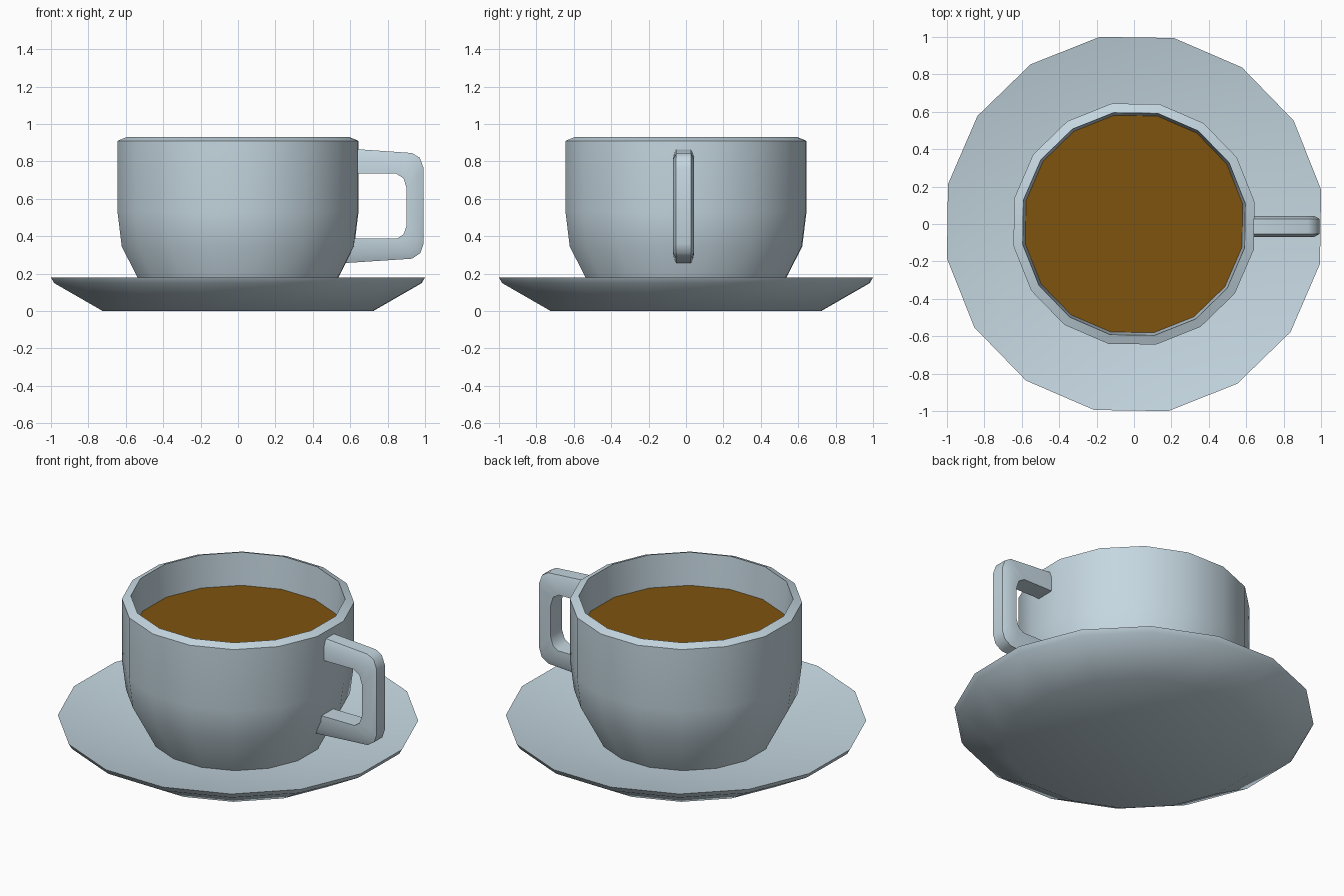
import bpy, bmesh, math

if "Cube" in bpy.data.objects:
    bpy.data.objects.remove(bpy.data.objects["Cube"])

SIDES = 16
TURN = math.radians(10.4)


def material(name, rgb):
    m = bpy.data.materials.new(name)
    m.diffuse_color = (*rgb, 1)
    m.use_nodes = True
    m.node_tree.nodes["Principled BSDF"].inputs["Base Color"].default_value = m.diffuse_color
    return m


china = material("pale_blue_china", (0.56, 0.68, 0.75))
brown = material("coffee_brown", (0.21, 0.088, 0.0045))


def finish(name, bm, mat, angle=33):
    bmesh.ops.recalc_face_normals(bm, faces=bm.faces)
    me = bpy.data.meshes.new(name)
    bm.to_mesh(me)
    bm.free()
    me.materials.append(mat)
    ob = bpy.data.objects.new(name, me)
    bpy.context.collection.objects.link(ob)
    bpy.ops.object.select_all(action='DESELECT')
    ob.select_set(True)
    bpy.context.view_layer.objects.active = ob
    bpy.ops.object.shade_smooth_by_angle(angle=math.radians(angle))
    return ob


def lathe(name, profile, mat):
    """Revolve (radius, z) points; first and last rings are capped."""
    bm = bmesh.new()
    rings = []
    for r, z in profile:
        rings.append([bm.verts.new((r * math.cos(TURN + k * math.tau / SIDES),
                                    r * math.sin(TURN + k * math.tau / SIDES), z))
                      for k in range(SIDES)])
    for a, b in zip(rings, rings[1:]):
        for k in range(SIDES):
            n = (k + 1) % SIDES
            bm.faces.new((a[k], a[n], b[n], b[k]))
    bm.faces.new(rings[0])
    if len(rings) > 1:
        bm.faces.new(rings[-1])
    return finish(name, bm, mat)


# saucer
lathe("saucer", [(0.735, 0), (1.0, 0.15), (1.017, 0.18), (0.55, 0.08)], china)

# cup: outer wall, sloped rim, inner wall and floor
lathe("cup", [(0.495, 0.082), (0.632, 0.345), (0.655, 0.53), (0.655, 0.91),
              (0.605, 0.93), (0.59, 0.72), (0.57, 0.4), (0.45, 0.15)], china)

# coffee surface
lathe("coffee", [(0.591, 0.73)], brown)

# handle: matching outer and inner outline points (x, z)
outer = [(0.615, 0.867), (0.93, 0.845), (0.972, 0.82), (0.992, 0.765),
         (0.992, 0.36), (0.975, 0.31), (0.93, 0.28), (0.53, 0.254)]
inner = [(0.615, 0.735), (0.845, 0.735), (0.885, 0.71), (0.902, 0.655),
         (0.902, 0.46), (0.885, 0.41), (0.85, 0.387), (0.58, 0.387)]
# cross-section: (fraction from outer to inner, y)
section = [(0, -0.04), (0.33, -0.057), (1, -0.057),
           (1, 0.057), (0.33, 0.057), (0, 0.04)]
bm = bmesh.new()
loops = []
for (ox, oz), (ix, iz) in zip(outer, inner):
    loops.append([bm.verts.new((ox + (ix - ox) * t, y - 0.013, oz + (iz - oz) * t))
                  for t, y in section])
for a, b in zip(loops, loops[1:]):
    for k in range(6):
        n = (k + 1) % 6
        bm.faces.new((a[k], a[n], b[n], b[k]))
bm.faces.new(loops[0])
bm.faces.new(loops[-1])
finish("handle", bm, china, 40)
